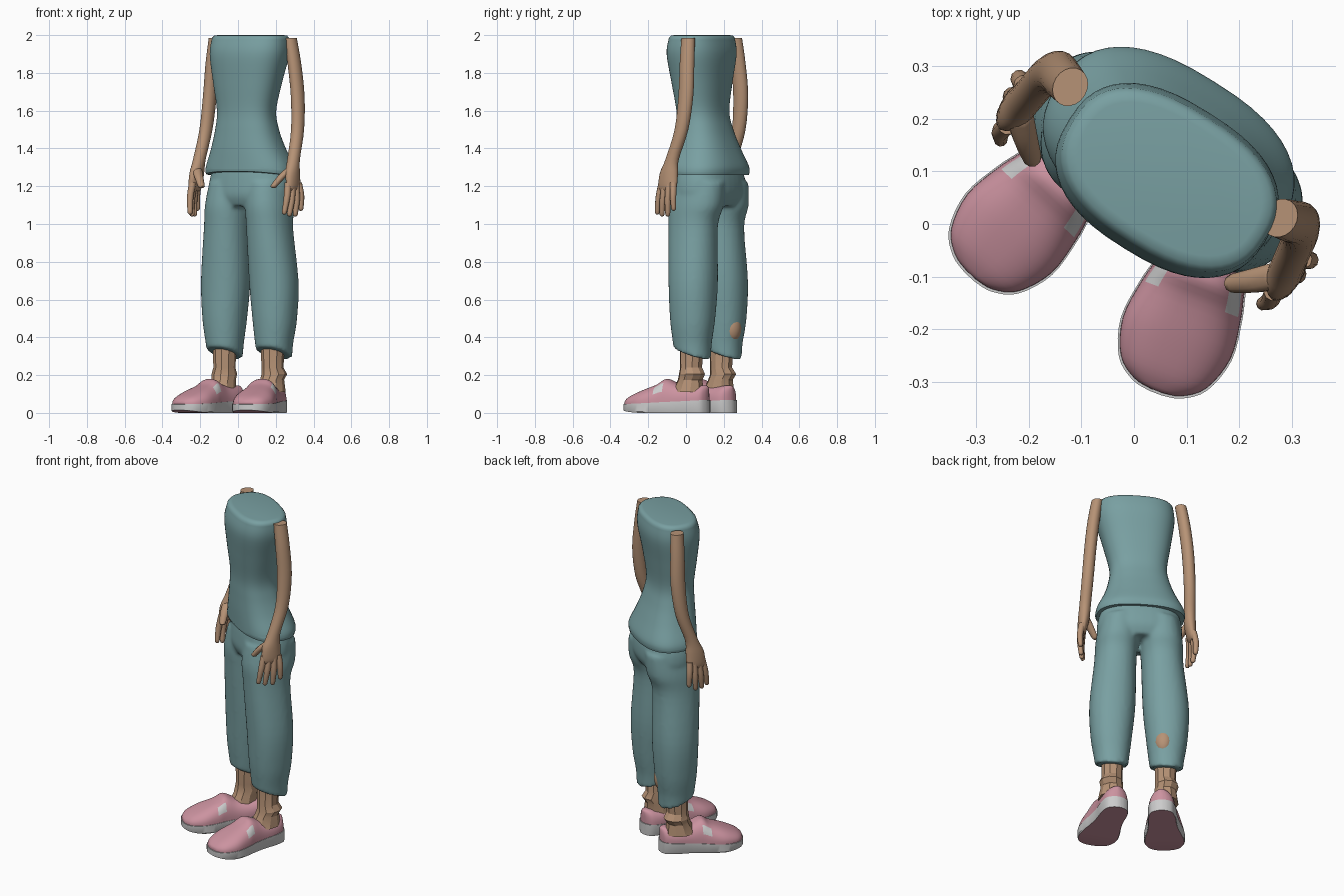
import bpy, bmesh
from math import sin, cos, pi, radians, copysign
from mathutils import Vector, Matrix

if "Cube" in bpy.data.objects:
    bpy.data.objects.remove(bpy.data.objects["Cube"])

# The figure is turned about z: local x = lateral, local -y = forward
WORLD = Matrix.Translation((0.065, 0.13, 0)) @ Matrix.Rotation(radians(-32), 4, 'Z')


def material(name, rgb):
    m = bpy.data.materials.new(name)
    m.diffuse_color = (*rgb, 1)
    m.use_nodes = True
    m.node_tree.nodes["Principled BSDF"].inputs["Base Color"].default_value = m.diffuse_color
    return m


TEAL = material("teal_cloth", (0.19, 0.35, 0.36))
SKIN = material("skin", (0.47, 0.29, 0.18))
PINK = material("pink_canvas", (0.60, 0.29, 0.35))
WHITE = material("white_rubber", (0.72, 0.72, 0.70))


def spline(keys, n):
    """Catmull-Rom interpolation of key rows, n steps per span."""
    ks = [Vector(k) for k in keys]
    out = []
    for i in range(len(ks) - 1):
        p0, p1, p2, p3 = ks[max(i - 1, 0)], ks[i], ks[i + 1], ks[min(i + 2, len(ks) - 1)]
        for j in range(n):
            t = j / n
            out.append(0.5 * (2 * p1 + (p2 - p0) * t + (2 * p0 - 5 * p1 + 4 * p2 - p3) * t * t
                              + (3 * p1 - p0 - 3 * p2 + p3) * t ** 3))
    return out + [ks[-1]]


def power(v, e):
    return copysign(abs(v) ** e, v)


def ring(row, sides, e=1.0):
    """Horizontal superellipse from (x, y, z, half width, half depth)."""
    x, y, z, a, b = row
    return [Vector((x + a * power(cos(2 * pi * k / sides), e),
                    y + b * power(sin(2 * pi * k / sides), e), z)) for k in range(sides)]


def add_loft(bm, rings, side=1):
    rows = [[bm.verts.new((p.x * side, p.y, p.z)) for p in r] for r in rings]
    n = len(rows[0])
    for a, b in zip(rows, rows[1:]):
        for k in range(n):
            bm.faces.new((a[k], a[(k + 1) % n], b[(k + 1) % n], b[k]))
    bm.faces.new(rows[0])
    bm.faces.new(rows[-1])


def finish(bm, name, mats, angle=40, matrix=None, pick=None):
    bmesh.ops.recalc_face_normals(bm, faces=bm.faces)
    bm.faces.index_update()
    if pick:
        for f in bm.faces:
            f.material_index = pick(f)
    bm.transform(WORLD @ (matrix or Matrix()))
    me = bpy.data.meshes.new(name)
    bm.to_mesh(me)
    bm.free()
    ob = bpy.data.objects.new(name, me)
    bpy.context.collection.objects.link(ob)
    for m in mats:
        me.materials.append(m)
    bpy.ops.object.select_all(action='DESELECT')
    bpy.context.view_layer.objects.active = ob
    ob.select_set(True)
    bpy.ops.object.shade_smooth_by_angle(angle=radians(angle))
    return ob


# Top: waisted tunic with a flared hem
bm = bmesh.new()
body = spline([(.026, -.038, 1.985, .214, .138), (.022, -.042, 1.90, .218, .152), (.012, -.046, 1.75, .188, .134),
               (.005, -.045, 1.60, .160, .118), (.002, -.035, 1.50, .172, .128), (0, -.018, 1.40, .203, .146),
               (0, 0, 1.31, .243, .162), (0, .002, 1.275, .25, .163)], 5)
cap = [(.026, -.036, 2.0, .185, .112), (.026, -.037, 1.997, .203, .128)]
hem = [(0, .002, 1.26, .246, .159), (0, .002, 1.26, .225, .145)]
rings = [ring(r, 48, .8) for r in cap + body + hem]
for r in rings[-5:]:                        # hem rises at the front
    for p in r:
        p.z += .02 * max(0, -p.y / .16) ** 2
add_loft(bm, rings)
finish(bm, "tunic", [TEAL], 60)

# Trousers: hips and two legs fused into one soft surface
bm = bmesh.new()
hips = spline([(0, -.002, 1.29, .215, .14), (0, 0, 1.22, .234, .15), (0, -.002, 1.15, .235, .15),
               (0, -.005, 1.095, .20, .125)], 5)
add_loft(bm, [ring(r, 40, .85) for r in hips])
leg = spline([(.115, .002, 1.22, .11, .146), (.125, -.01, 1.10, .118, .152), (.132, -.024, .98, .117, .132),
              (.150, -.012, .70, .128, .128), (.156, -.012, .50, .115, .118),
              (.154, -.015, .37, .098, .102), (.154, -.015, .315, .092, .098)], 5)
for s in (1, -1):
    rings = [ring(r, 32, .92) for r in leg]
    for i, r in enumerate(rings[-6:]):      # slanted hem
        for p in r:
            p.z -= (p.y + .015) * .35 * i / 5
    add_loft(bm, rings, s)
trousers = finish(bm, "trousers", [TEAL], 60, Matrix.Translation((.004, 0, 0)))
m = trousers.modifiers.new("fuse", 'REMESH')
m.mode, m.voxel_size, m.use_smooth_shade = 'VOXEL', .011, True
m = trousers.modifiers.new("soften", 'SMOOTH')
m.factor, m.iterations = .5, 5

# Arms with hands: fingers listed as knuckle to tip
arm = spline([(.241, .012, 1.985, .032, .038), (.262, .018, 1.85, .034, .041), (.28, .022, 1.68, .034, .042),
              (.292, .002, 1.50, .033, .038), (.300, -.05, 1.345, .032, .037),
              (.305, -.068, 1.27, .032, .053), (.313, -.071, 1.20, .024, .056),
              (.316, -.07, 1.175, .013, .045)], 4)
fingers = [[(.304, -.112, 1.22), (.308, -.130, 1.14), (.300, -.143, 1.06)],
           [(.312, -.085, 1.22), (.318, -.098, 1.13), (.310, -.108, 1.05)],
           [(.317, -.058, 1.22), (.326, -.062, 1.13), (.320, -.066, 1.05)],
           [(.318, -.032, 1.22), (.331, -.026, 1.15), (.329, -.024, 1.08)],
           [(.300, -.078, 1.295), (.266, -.112, 1.252), (.232, -.140, 1.20)]]
for s, word in ((1, "left"), (-1, "right")):
    bm = bmesh.new()
    add_loft(bm, [ring(r, 20) for r in arm], s)
    for f in fingers:
        r0 = .023 if f is fingers[-1] else .0165
        rows = spline([(*p, r0 * k, r0 * k) for p, k in zip(f, (1.15, 1.05, .8))], 4)
        x, y, z, a, b = rows[-1]
        rows += [(x, y, z - .007, a * .7, a * .7), (x, y, z - .01, a * .3, a * .3)]
        add_loft(bm, [ring(r, 10) for r in rows], s)
    finish(bm, word + "_arm_and_hand", [SKIN], 60, Matrix.Translation((.014 if s < 0 else .002, 0, 0)))

# Ankles: faceted lower legs with a flared heel edge
ankle = [(.150, -.022, .50, .062, .062), (.150, -.022, .35, .062, .064), (.150, -.025, .24, .058, .060),
         (.156, -.016, .205, .066, .072), (.151, -.03, .175, .062, .068), (.154, -.045, .11, .072, .09)]
for s, word in ((1, "left"), (-1, "right")):
    bm = bmesh.new()
    add_loft(bm, [ring(r, 10) for r in ankle], s)
    finish(bm, word + "_ankle", [SKIN], 25, Matrix.Translation((.004, 0, 0)))

# Bare calf showing through the back of one trouser leg
bm = bmesh.new()
bmesh.ops.create_uvsphere(bm, u_segments=20, v_segments=12, radius=1)
finish(bm, "calf_patch", [SKIN], 60,
       Matrix.Translation((-.122, .06, .45)) @ Matrix.Rotation(radians(-25), 4, 'Z')
       @ Matrix.Diagonal((.05, .043, .075, 1)))

# Shoes: stations are (length, half width, upper height, sole top)
shoe = spline([(-.240, .012, .058, .045), (-.232, .05, .070, .046), (-.20, .090, .092, .047),
               (-.13, .113, .122, .05), (-.05, .104, .152, .054), (0, .092, .180, .057),
               (.07, .081, .152, .060), (.15, .077, .142, .064), (.205, .063, .146, .067),
               (.228, .035, .143, .068), (.236, .008, .135, .068)], 4)


def upper_ring(y, w, h, s, n=24):
    pts = [Vector((w * .97 * power(cos(pi * k / n), .8), y * .98, s + (h - s) * power(sin(pi * k / n), .85)))
           for k in range(n + 1)]
    return [Vector((w * .97, y * .98, s - .01))] + pts + [Vector((-w * .97, y * .98, s - .01))]


def sole_ring(y, w, h, s):
    lift = .014 * max(0, (-y - .1) / .136) ** 2
    return [Vector((x, y, z)) for x, z in ((w * .96, lift), (w, lift + .006), (w, s),
                                           (-w, s), (-w, lift + .006), (-w * .96, lift))]


def gore(f):
    """Elastic side panels of the slip-on, picked by station and slot."""
    i, k = divmod(f.index, 27)
    return int(16 <= i <= 19 and min(k, 25 - k) in (4, 5, 6, 7))


for s, word in ((1, "left"), (-1, "right")):
    place = Matrix.Translation((s * .163 + .01, -.16, 0)) @ Matrix.Rotation(radians(s * 11), 4, 'Z')
    bm = bmesh.new()
    add_loft(bm, [upper_ring(*r) for r in shoe])
    finish(bm, word + "_shoe_upper", [PINK, WHITE], 50, place, gore)
    bm = bmesh.new()
    add_loft(bm, [sole_ring(*r) for r in shoe])
    finish(bm, word + "_shoe_sole", [WHITE, PINK], 35, place, lambda f: int(f.normal.z < -.8))
